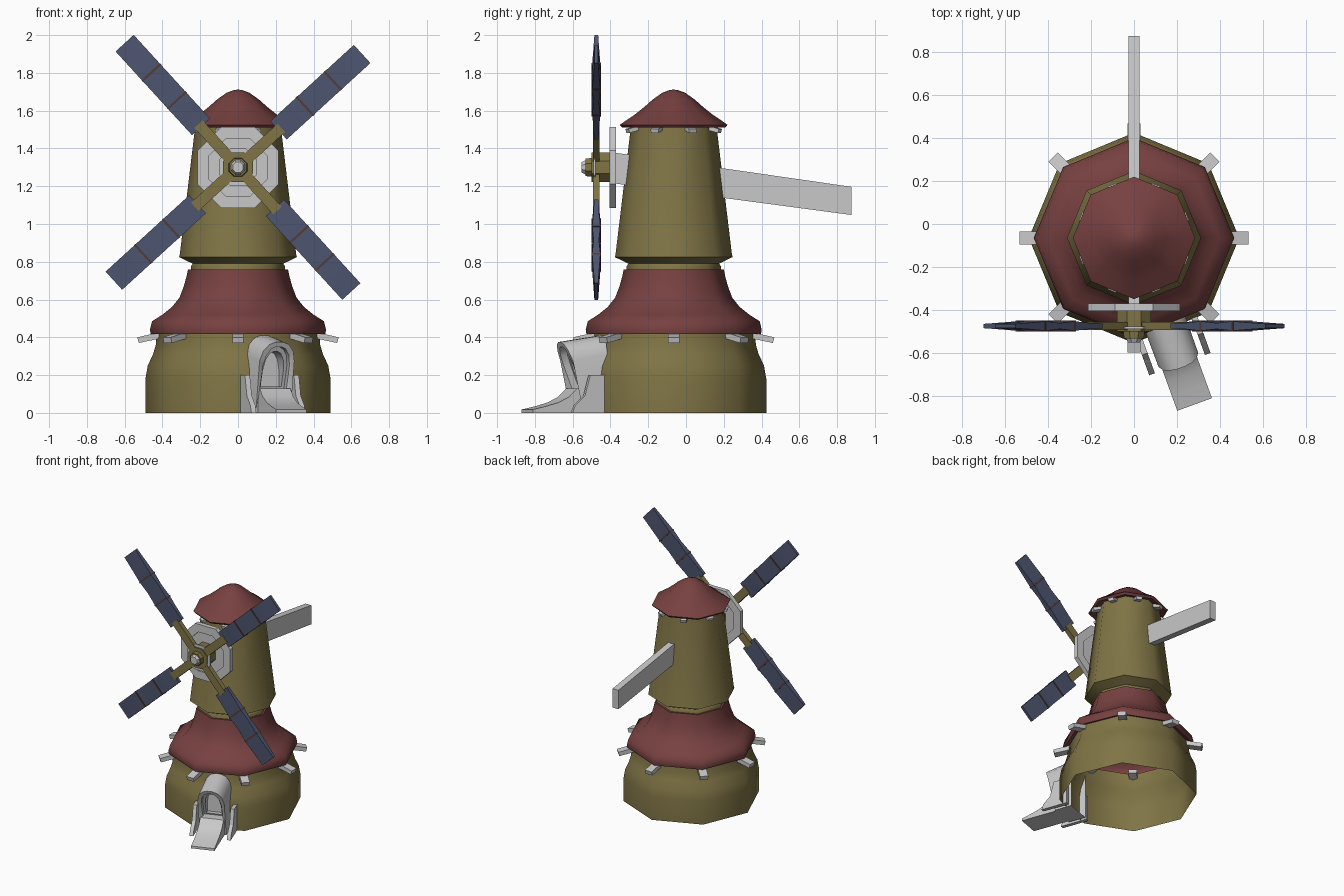
import bpy, bmesh, math
from math import sin, cos, pi, radians

if "Cube" in bpy.data.objects:
    bpy.data.objects.remove(bpy.data.objects["Cube"])

CY = -0.065   # tower axis in y
HUB_Z = 1.3   # sail axis height


def material(name, rgb):
    m = bpy.data.materials.new(name)
    m.diffuse_color = (*rgb, 1)
    m.use_nodes = True
    m.node_tree.nodes["Principled BSDF"].inputs["Base Color"].default_value = m.diffuse_color
    return m


OLIVE = material("olive_plaster", (0.215, 0.175, 0.06))
RED = material("red_roof", (0.185, 0.052, 0.052))
GREY = material("light_grey_wood", (0.58, 0.58, 0.58))
BLUE = material("blue_cloth", (0.075, 0.09, 0.16))
BROWN = material("brown_lashing", (0.085, 0.045, 0.04))


def make(name, verts, faces, mat, angle=30):
    me = bpy.data.meshes.new(name)
    me.from_pydata(verts, [], faces)
    bm = bmesh.new()
    bm.from_mesh(me)
    bmesh.ops.remove_doubles(bm, verts=bm.verts, dist=1e-5)
    bmesh.ops.recalc_face_normals(bm, faces=bm.faces)
    bm.to_mesh(me)
    bm.free()
    me.materials.append(mat)
    me.shade_smooth()
    me.set_sharp_from_angle(angle=radians(angle))
    ob = bpy.data.objects.new(name, me)
    bpy.context.collection.objects.link(ob)
    return ob


def bridge(loops, closed_path=False, cap_start=False, cap_end=False):
    """Join equal closed loops of points with quads."""
    n = len(loops[0])
    verts = [p for l in loops for p in l]
    faces = []
    for k in range(len(loops) if closed_path else len(loops) - 1):
        a, b = k * n, (k + 1) % len(loops) * n
        faces += [(a + i, a + (i + 1) % n, b + (i + 1) % n, b + i) for i in range(n)]
    if cap_start:
        faces.append(tuple(range(n)))
    if cap_end:
        faces.append(tuple(range(len(verts) - n, len(verts))))
    return verts, faces


def revolve(name, profile, mat, angle=50):
    loops = [[(r * cos(i * pi / 4), CY + r * sin(i * pi / 4), z) for i in range(8)]
             for r, z in profile]
    return make(name, *bridge(loops), mat, angle)


def prism(name, pts, half, place, mat, angle=30):
    """Extrude a 2D outline by +-half, placed by place(a, b, t)."""
    loops = [[place(a, b, t) for a, b in pts] for t in (-half, half)]
    return make(name, *bridge(loops, cap_start=True, cap_end=True), mat, angle)


def radial(ang):
    """Frame around the tower axis: distance out, height, sideways."""
    return lambda d, z, s: (d * cos(ang) - s * sin(ang), CY + d * sin(ang) + s * cos(ang), z)


def wheel(name, sections, mat, closed=False, twist=pi / 8):
    """Octagonal part around the sail axis from (radius, y) sections."""
    loops = [[(r * cos(twist + i * pi / 4), y, HUB_Z + r * sin(twist + i * pi / 4))
              for i in range(8)] for r, y in sections]
    return make(name, *bridge(loops, closed, not closed, not closed), mat)


def rect(a0, a1, b0, b1):
    return [(a0, b0), (a1, b0), (a1, b1), (a0, b1)]


# Tower body and roofs
revolve("base_wall", [(.49, 0), (.49, .18), (.478, .25), (.45, .31), (.435, .36), (.43, .43)], OLIVE)
revolve("skirt_roof", [(.43, .43), (.462, .418), (.466, .44), (.455, .485), (.40, .52), (.35, .56),
                       (.31, .61), (.287, .67), (.272, .725), (.265, .76), (.24, .76)], RED)
revolve("tower_wall", [(.25, .73), (.25, .775), (.24, .79), (.312, .825), (.308, .84), (.225, 1.53)], OLIVE)
revolve("cap_roof", [(.22, 1.525), (.272, 1.51), (.285, 1.525), (.25, 1.55), (.205, 1.58), (.155, 1.62),
                     (.11, 1.66), (.06, 1.695), (.025, 1.708), (0, 1.712)], RED)

# Beam ends under both roofs
for i in range(8):
    prism(f"skirt_beam_{i}", [(.36, .405), (.525, .37), (.533, .4), (.368, .438)], .03,
          radial(i * pi / 4), GREY)
    prism(f"cap_beam_{i}", [(.19, 1.5), (.262, 1.482), (.268, 1.503), (.19, 1.525)], .022,
          radial((i + .5) * pi / 4), GREY)

# Doorway hood, facing front and slightly right
door = radial(radians(-70))


def arch(hw, bottom, top):
    left = [(-hw, bottom), (-hw, top - .1), (-.85 * hw, top - .045), (-.55 * hw, top - .012), (-.2 * hw, top)]
    return left + [(-s, z) for s, z in reversed(left)]


def front(z, inset=0):
    return .545 + max(0, z - .13) * .4 - inset


outer_back = [door(.41, z, s) for s, z in arch(.1, 0, .41)]
outer_front = [door(front(z), z, s) for s, z in arch(.098, 0, .375)]
inner_front = [door(front(z), z, s) for s, z in arch(.074, .125, .35)]
inner_step = [door(front(z, .04), z, s) for s, z in arch(.074, .125, .35)]
frame_edge = [door(front(z, .04), z, s) for s, z in arch(.058, .14, .325)]
inner_back = [door(.475, z, s) for s, z in arch(.058, .14, .325)]
make("door_hood", *bridge([outer_back, outer_front, inner_front, inner_step, frame_edge, inner_back],
                          cap_end=True), GREY, 40)
prism("door_ramp", [(.48, 0), (.825, 0), (.825, .018), (.75, .035), (.68, .055), (.62, .085), (.575, .13), (.48, .13)],
      .086, door, GREY, 40)
for side in (-1, 1):
    prism("door_fin_left" if side < 0 else "door_fin_right",
          [(.42, 0), (.625, 0), (.61, .04), (.555, .09), (.525, .2), (.42, .2)], .014,
          lambda d, z, t, s=side: door(d, z, t + s * .138), GREY)

# Tail vane plank running through the tower
prism("tail_vane", [(-.38, 1.215), (.875, 1.048), (.875, 1.197), (-.38, 1.378)], .025,
      lambda y, z, x: (x, y, z), GREY)

# Hub, gear ring and axle
wheel("gear_ring", [(.232, -.405), (.232, -.37), (.165, -.37), (.165, -.405)], GREY, True)
wheel("gear_plate", [(.17, -.393), (.17, -.378)], GREY)
wheel("hub_block", [(.085, -.50), (.085, -.375)], OLIVE)
wheel("hub_band", [(.107, -.49), (.107, -.478), (.08, -.478), (.08, -.49)], GREY, True)
wheel("axle", [(.05, -.532), (.055, -.49)], OLIVE)
wheel("axle_tip", [(.03, -.552), (.042, -.53)], GREY)

# Four sails with arms, cloth and lashings
half_shape = [(.29, .012), (.39, .015), (.48, .022), (.58, .014), (.68, .022), (.78, .016), (.89, .01)]
cloth = half_shape + [(r, -t) for r, t in reversed(half_shape)]
for i in range(4):
    a = radians(42.4 + 90 * i)

    def sail(r, y, w, a=a):
        return (r * cos(a) - w * sin(a), -.475 + y, HUB_Z + r * sin(a) + w * cos(a))

    prism(f"sail_arm_{i}", rect(.03, .31, -.018, .018), .03, sail, OLIVE)
    prism(f"sail_cloth_{i}", cloth, .065, sail, BLUE)
    for j, r in enumerate((.48, .68)):
        prism(f"sail_lashing_{i}_{j}", rect(r - .006, r + .006, -.025, .025), .067, sail, BROWN)
